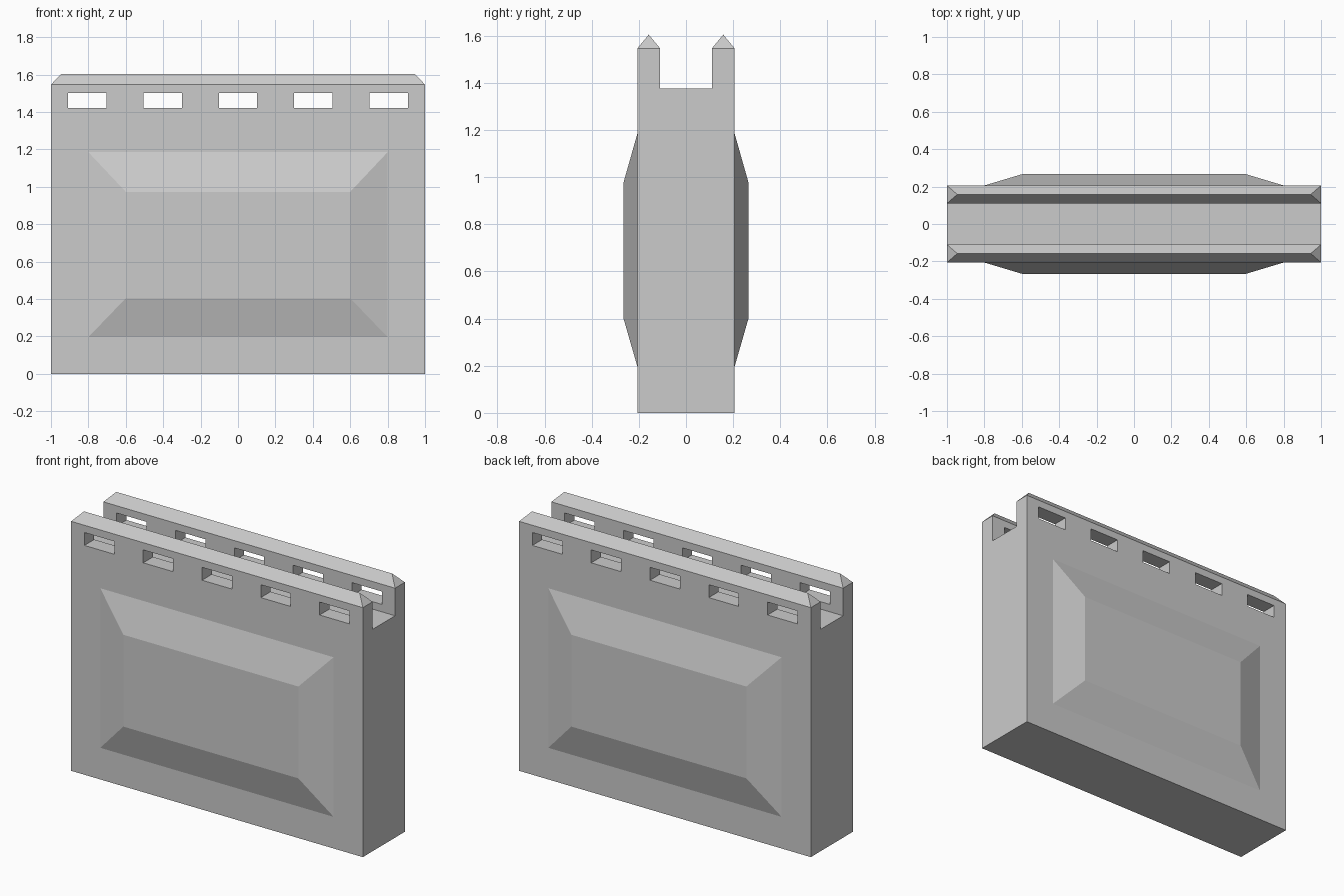
import bpy, bmesh

if "Cube" in bpy.data.objects:
    bpy.data.objects.remove(bpy.data.objects["Cube"])

HALF, OUT, INN = 1.0, 0.206, 0.11       # half length, outer and inner wall y
FLOOR, TOP, RIDGE = 1.375, 1.546, 1.604


def make_object(name, bm):
    bmesh.ops.recalc_face_normals(bm, faces=bm.faces)
    mesh = bpy.data.meshes.new(name)
    bm.to_mesh(mesh)
    bm.free()
    obj = bpy.data.objects.new(name, mesh)
    bpy.context.collection.objects.link(obj)
    return obj


def extrude_to(bm, face, place):
    """Extrude a face and move each new corner to place(co)."""
    new = bmesh.ops.extrude_discrete_faces(bm, faces=[face])["faces"][0]
    for v in new.verts:
        v.co = place(v.co.copy())
    return new


def lerp(v, a0, a1, b0, b1):
    return b0 + (v - a0) / (a1 - a0) * (b1 - b0)


# Wall body: U-shaped profile swept along x
bm = bmesh.new()
profile = [(-OUT, 0), (OUT, 0), (OUT, TOP), (INN, TOP), (INN, FLOOR),
           (-INN, FLOOR), (-INN, TOP), (-OUT, TOP)]
end = bm.faces.new([bm.verts.new((-HALF, y, z)) for y, z in profile])
swept = bmesh.ops.extrude_face_region(bm, geom=[end], use_keep_orig=True)["geom"]
bmesh.ops.translate(bm, vec=(2 * HALF, 0, 0),
                    verts=[g for g in swept if isinstance(g, bmesh.types.BMVert)])
bmesh.ops.recalc_face_normals(bm, faces=bm.faces)
bm.normal_update()
sides = [f for f in bm.faces if abs(abs(f.calc_center_median().y) - OUT) < 1e-4]
caps = [f for f in bm.faces if abs(f.calc_center_median().z - TOP) < 1e-4]

# Raised bevelled panels, front and back
for face in sides:
    s = 1 if face.calc_center_median().y > 0 else -1
    base = extrude_to(bm, face, lambda c: (c.x * 0.8, c.y, lerp(c.z, 0, TOP, 0.196, 1.185)))
    extrude_to(bm, base, lambda c: (c.x * 0.75, s * 0.266, lerp(c.z, 0.196, 1.185, 0.404, 0.973)))

# Hipped ridge on each parapet
for face in caps:
    mid = face.calc_center_median().y
    extrude_to(bm, face, lambda c: (c.x * 0.945, mid, RIDGE))
bmesh.ops.remove_doubles(bm, verts=bm.verts, dist=1e-4)
wall = make_object("wall", bm)

# Row of slots through both parapets
bm = bmesh.new()
for i in range(-2, 3):
    box = bmesh.ops.create_cube(bm, size=1)["verts"]
    bmesh.ops.scale(bm, vec=(0.205, 1, 0.08), verts=box)
    bmesh.ops.translate(bm, vec=(i * 0.403, 0, 1.461), verts=box)
cutter = make_object("slot_cutter", bm)
cutter.hide_render = True

cut = wall.modifiers.new("slots", 'BOOLEAN')
cut.operation, cut.solver, cut.object = 'DIFFERENCE', 'EXACT', cutter
bpy.context.view_layer.objects.active = wall
bpy.ops.object.modifier_apply(modifier=cut.name)
bpy.data.objects.remove(cutter)
